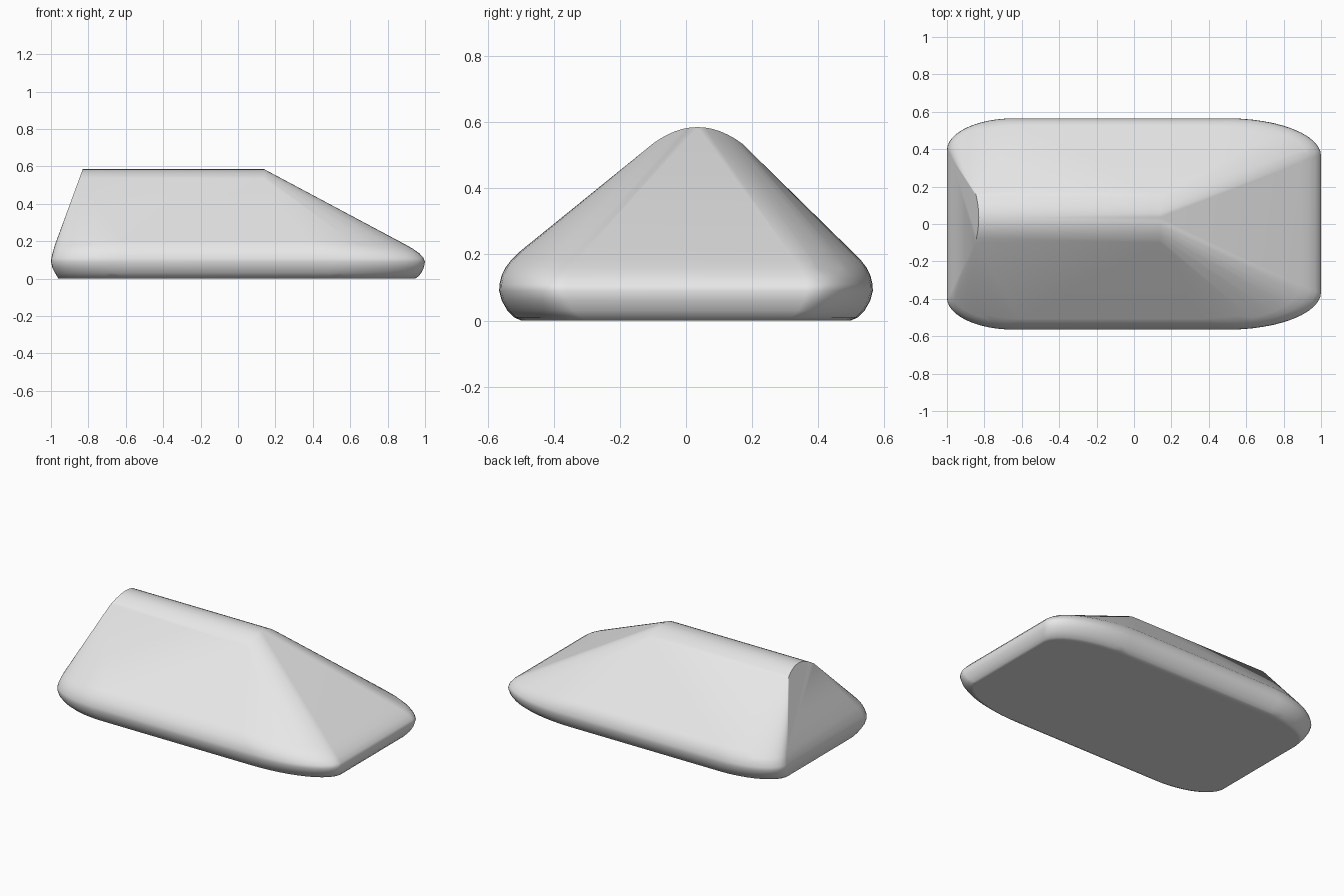
import bpy
import bmesh
import math

cube = bpy.data.objects.get("Cube")
if cube:
    bpy.data.objects.remove(cube, do_unlink=True)

grey = bpy.data.materials.new("light_grey")
grey.use_nodes = True
colour = (0.8, 0.8, 0.8, 1)
grey.diffuse_color = colour
grey.node_tree.nodes["Principled BSDF"].inputs["Base Color"].default_value = colour

STEPS = 12


def corner(cx, cy, rx, ry, start):
    """Quarter ellipse of outline points, counter-clockwise."""
    angles = [start + math.pi / 2 * i / STEPS for i in range(STEPS + 1)]
    return [(cx + rx * math.cos(a), cy + ry * math.sin(a)) for a in angles]


def outline(left, right, half):
    """Rounded rectangle with long front corners and shorter rear ones."""
    fx, fy, rx, ry = 0.5, 0.2, 0.36, 0.17
    return (corner(right - fx, half - fy, fx, fy, 0)
            + corner(left + rx, half - ry, rx, ry, math.pi / 2)
            + corner(left + rx, ry - half, rx, ry, math.pi)
            + corner(right - fx, fy - half, fx, fy, math.pi * 1.5))


bm = bmesh.new()

# Rounded rim: height, left end, right end, half width
rim = [(0.0, -0.96, 0.945, 0.5),
       (0.01, -0.966, 0.963, 0.52),
       (0.03, -0.978, 0.98, 0.54),
       (0.06, -0.993, 0.994, 0.557),
       (0.09, -1.0, 1.0, 0.565),
       (0.11, -0.998, 0.992, 0.564),
       (0.135, -0.992, 0.97, 0.558),
       (0.16, -0.985, 0.934, 0.546),
       (0.185, -0.977, 0.89, 0.527),
       (0.205, -0.97, 0.852, 0.507)]
for z, left, right, half in rim:
    for x, y in outline(left, right, half):
        bm.verts.new((x, y, z))

# Rounded ridge, with a leaning rear end
for i in range(13):
    t = i / 6 - 1
    y = 0.035 + 0.135 * t
    z = 0.585 - 0.05 * t * t
    bm.verts.new((-0.83 - (0.585 - z) * 0.37, y, z))
    bm.verts.new((0.14, y, z))

# Skin over rim and ridge
hull = bmesh.ops.convex_hull(bm, input=bm.verts[:])
loose = {g for g in hull["geom_interior"] + hull["geom_unused"]
         if isinstance(g, bmesh.types.BMVert)}
bmesh.ops.delete(bm, geom=list(loose), context='VERTS')
bmesh.ops.dissolve_limit(bm, angle_limit=math.radians(1),
                         verts=bm.verts[:], edges=bm.edges[:])
bmesh.ops.recalc_face_normals(bm, faces=bm.faces[:])

mesh = bpy.data.meshes.new("wedge_body")
bm.to_mesh(mesh)
bm.free()
body = bpy.data.objects.new("wedge_body", mesh)
bpy.context.collection.objects.link(body)
mesh.materials.append(grey)

# Soft shading that keeps the big facets flat
bpy.ops.object.select_all(action='DESELECT')
body.select_set(True)
bpy.context.view_layer.objects.active = body
bpy.ops.object.shade_smooth_by_angle(angle=math.radians(40))
weighted = body.modifiers.new("flat_facets", 'WEIGHTED_NORMAL')
weighted.keep_sharp = True
